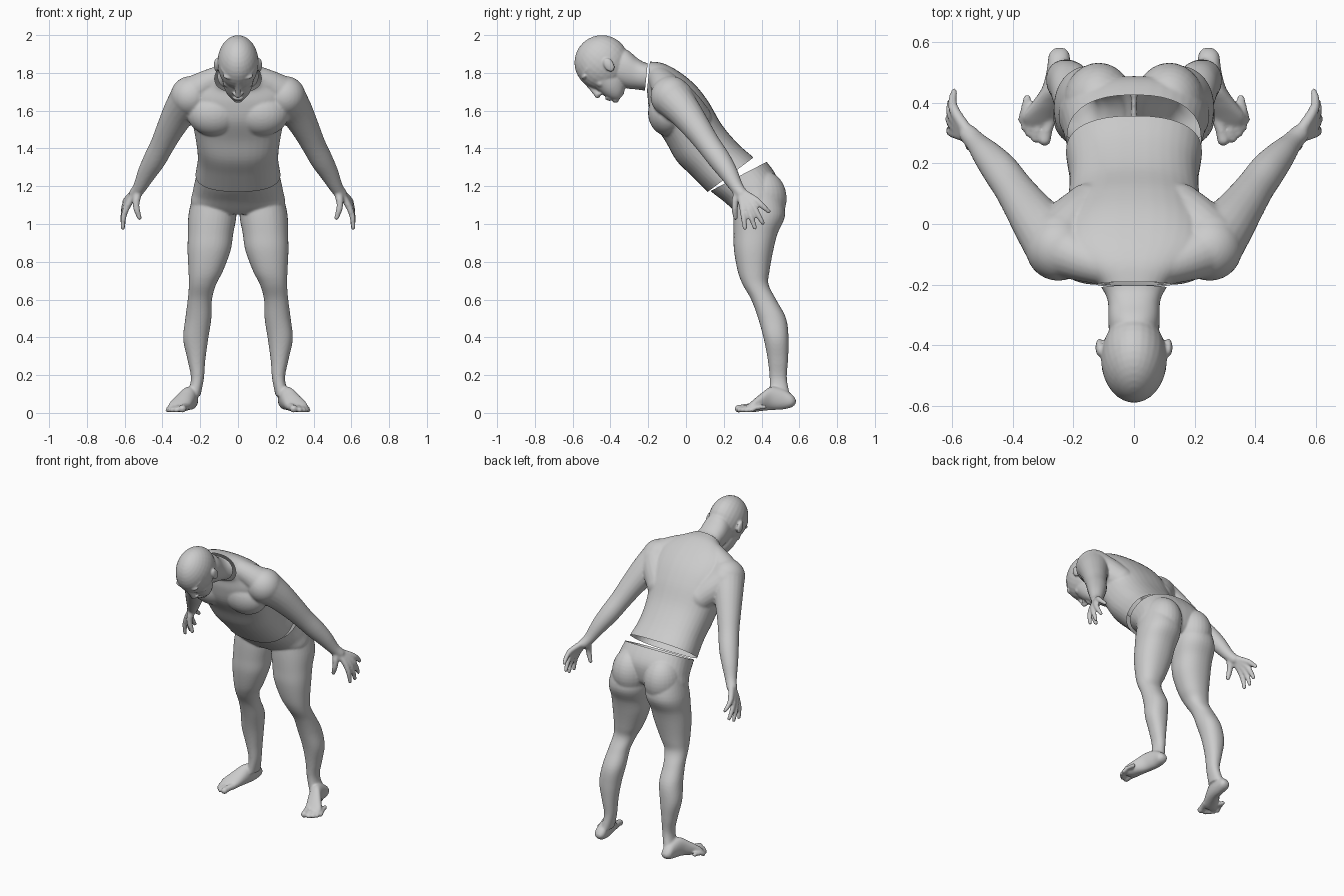
import bpy, bmesh, math
from mathutils import Vector, Matrix

TILT = math.radians(49.5)          # forward pitch of the head


def spline(rows, steps=5):
    """Catmull-Rom interpolation of rows of numbers."""
    p = [rows[0]] + list(rows) + [rows[-1]]
    out = []
    for i in range(1, len(p) - 2):
        for k in range(steps):
            t = k / steps
            out.append([0.5 * (2 * b + (c - a) * t + (2 * a - 5 * b + 4 * c - d) * t * t
                               + (3 * b - a - 3 * c + d) * t ** 3)
                        for a, b, c, d in zip(*p[i - 1:i + 3])])
    return out + [list(rows[-1])]


def skin(bm, rings):
    """Join rings of points into a closed tube."""
    vs = [[bm.verts.new(c) for c in r] for r in rings]
    n = len(vs[0])
    for a, b in zip(vs, vs[1:]):
        for i in range(n):
            bm.faces.new((a[i], a[(i + 1) % n], b[(i + 1) % n], b[i]))
    bm.faces.new(vs[0][::-1])
    bm.faces.new(vs[-1])


def loft(bm, rows, s=1, power=2.2, n=36):
    """Rows: x, half width, then (y, z) of the front and back of each section."""
    rings = []
    for x, w, yf, zf, yb, zb in spline(rows):
        ring = []
        for i in range(n):
            a = 2 * math.pi * i / n
            c, d = [math.copysign(abs(v) ** (2 / power), v) for v in (math.cos(a), math.sin(a))]
            ring.append((s * (x + w * c), (yf + yb) / 2 + d * (yb - yf) / 2,
                         (zf + zb) / 2 + d * (zb - zf) / 2))
        rings.append(ring)
    skin(bm, rings)


def ball(bm, c, r, s=1, rot=0.0):
    m = (Matrix.Translation((s * c[0], c[1], c[2])) @ Matrix.Rotation(rot, 4, 'X')
         @ Matrix.Diagonal((*r, 1)))
    bmesh.ops.create_uvsphere(bm, u_segments=28, v_segments=18, radius=1, matrix=m)


def tube(bm, rows, s=1, n=20):
    """Rows: x, y, z, radius; rounded at both ends."""
    pts = spline(rows)
    pos = [Vector((s * p[0], p[1], p[2])) for p in pts]
    rings = []
    for i, p in enumerate(pts):
        q = (pos[min(i + 1, len(pos) - 1)] - pos[max(i - 1, 0)]).to_track_quat('Z', 'Y')
        rings.append([pos[i] + q @ Vector((p[3] * math.cos(2 * math.pi * k / n),
                                           p[3] * math.sin(2 * math.pi * k / n), 0))
                      for k in range(n)])
    skin(bm, rings)
    for p in (rows[0], rows[-1]):
        ball(bm, p[:3], (p[3],) * 3, s)


def finish(bm, name, voxel, cuts, smooth=4):
    """Fuse the overlapping forms, smooth them, then trim the open ends."""
    bmesh.ops.recalc_face_normals(bm, faces=bm.faces[:])
    me = bpy.data.meshes.new(name)
    bm.to_mesh(me)
    bm.free()
    ob = bpy.data.objects.new(name, me)
    bpy.context.collection.objects.link(ob)
    rm = ob.modifiers.new("fuse", 'REMESH')
    rm.mode, rm.voxel_size = 'VOXEL', voxel
    sm = ob.modifiers.new("soften", 'SMOOTH')
    sm.factor, sm.iterations = 0.5, smooth
    dg = bpy.context.evaluated_depsgraph_get()
    new = bpy.data.meshes.new_from_object(ob.evaluated_get(dg))
    ob.modifiers.clear()
    ob.data = new
    b = bmesh.new()
    b.from_mesh(new)
    for co, no, limit in cuts:
        vs = [v for v in b.verts if abs(v.co.x) < limit]
        keep = set(vs)
        es = [e for e in b.edges if all(v in keep for v in e.verts)]
        fs = [f for f in b.faces if all(v in keep for v in f.verts)]
        bmesh.ops.bisect_plane(b, geom=vs + es + fs, plane_co=co, plane_no=no, clear_outer=True)
    for f in b.faces:
        f.smooth = True
    b.to_mesh(new)
    b.free()
    return ob


# Head and neck, face described as (forward, up) from the skull centre
def face(f, u):
    return (-0.446 - 0.76 * u - 0.65 * f, 1.855 + 0.65 * u - 0.76 * f)


bm = bmesh.new()
ball(bm, (0, *face(0, 0)), (0.109, 0.145, 0.144), rot=TILT)
jaw = [(0.04, 0.097, 0.132, -0.05), (-0.03, 0.091, 0.126, -0.04), (-0.08, 0.083, 0.127, -0.035),
       (-0.13, 0.073, 0.125, -0.02), (-0.17, 0.055, 0.115, 0.01), (-0.197, 0.03, 0.1, 0.05)]
loft(bm, [(0, w, *face(f, u), *face(b, u)) for u, w, f, b in jaw])
loft(bm, [(0, 0.08, -0.40, 1.75, -0.40, 1.92), (0, 0.085, -0.32, 1.72, -0.32, 1.925),
          (0, 0.086, -0.26, 1.712, -0.26, 1.88), (0, 0.10, -0.225, 1.707, -0.22, 1.856),
          (0, 0.128, -0.19, 1.70, -0.18, 1.85)])
tube(bm, [(0, *face(0.132, 0.01), 0.012), (0, *face(0.138, -0.05), 0.014),
          (0, *face(0.146, -0.096), 0.016)])                             # nose
ball(bm, (0, *face(0.122, -0.143)), (0.03, 0.014, 0.009), rot=TILT)      # lips
ball(bm, (0, *face(0.118, -0.158)), (0.026, 0.014, 0.009), rot=TILT)
ball(bm, (0, *face(0.1, -0.183)), (0.028, 0.02, 0.018), rot=TILT)        # chin
for s in (1, -1):
    ball(bm, (0.016, *face(0.132, -0.1)), (0.012, 0.014, 0.01), s, TILT)   # nostril
    ball(bm, (0.04, *face(0.112, 0.022)), (0.04, 0.022, 0.014), s, TILT)   # brow
    ball(bm, (0.05, *face(0.085, -0.065)), (0.03, 0.026, 0.026), s, TILT)  # cheek
    ball(bm, (0.114, -0.408, 1.842), (0.013, 0.026, 0.039), s, TILT * 0.6)  # ear
finish(bm, "head_and_neck", 0.0055, [((0, -0.208, 1.8), (0, 1, -0.1), 1)], 4)

# Torso with arms and hands
bm = bmesh.new()
loft(bm, [(0, 0.235, 0.20, 1.085, 0.44, 1.28), (0, 0.225, 0.115, 1.17, 0.358, 1.352),
          (0, 0.213, 0.03, 1.255, 0.275, 1.425), (0, 0.22, -0.05, 1.335, 0.19, 1.525),
          (0, 0.24, -0.11, 1.44, 0.12, 1.645), (0, 0.258, -0.175, 1.54, 0.05, 1.735),
          (0, 0.245, -0.2, 1.635, -0.035, 1.805), (0, 0.17, -0.205, 1.70, -0.12, 1.85),
          (0, 0.11, -0.225, 1.705, -0.195, 1.86), (0, 0.095, -0.28, 1.71, -0.26, 1.86)],
     power=2.4)
fingers = [((0.583, 0.297, 1.10), (0.61, 0.312, 0.978)), ((0.59, 0.322, 1.10), (0.608, 0.365, 0.98)),
           ((0.592, 0.346, 1.11), (0.604, 0.407, 1.005)), ((0.588, 0.365, 1.13), (0.594, 0.437, 1.067))]
for s in (1, -1):
    ball(bm, (0.125, -0.098, 1.585), (0.145, 0.103, 0.12), s, 0.1)       # chest muscle
    tube(bm, [(0.15, 0.05, 1.56, 0.085), (0.20, 0.0, 1.61, 0.095), (0.25, -0.06, 1.66, 0.105)], s)
    tube(bm, [(0.06, -0.15, 1.79, 0.06), (0.16, -0.12, 1.745, 0.072), (0.24, -0.085, 1.69, 0.095)], s)
    tube(bm, [(0.25, -0.08, 1.675, 0.108), (0.305, -0.012, 1.60, 0.09), (0.358, 0.06, 1.505, 0.074),
              (0.40, 0.12, 1.42, 0.064), (0.442, 0.178, 1.34, 0.06), (0.482, 0.225, 1.27, 0.05),
              (0.52, 0.268, 1.195, 0.036), (0.545, 0.295, 1.16, 0.032)], s)
    for a, b in fingers:
        a, b = Vector(a), Vector(b)
        mid = a.lerp(b, 0.5) + Vector((0.009, 0, 0))
        tube(bm, [(0.535, 0.285, 1.175, 0.021), (*a, 0.018), (*mid, 0.0155), (*b, 0.012)], s)
    tube(bm, [(0.53, 0.275, 1.17, 0.023), (0.54, 0.258, 1.10, 0.019), (0.522, 0.262, 1.033, 0.013)], s)
finish(bm, "torso_and_arms", 0.007,
       [((0, -0.197, 1.8), (0, -1, 0.1), 1), ((0, 0.115, 1.17), (0, 0.6, -0.8), 0.3)], 7)

# Pelvis with legs and feet
bm = bmesh.new()
loft(bm, [(0, 0.213, 0.06, 1.25, 0.34, 1.41), (0, 0.222, 0.13, 1.175, 0.43, 1.325),
          (0, 0.238, 0.2, 1.12, 0.485, 1.235), (0, 0.245, 0.25, 1.075, 0.48, 1.13),
          (0, 0.16, 0.28, 1.05, 0.45, 1.085)], power=2.4)
# leg rows: height, centre, half width, front, back
leg = [(1.17, 0.125, 0.11, 0.26, 0.50), (1.05, 0.135, 0.127, 0.252, 0.525), (0.95, 0.145, 0.12, 0.252, 0.485),
       (0.86, 0.153, 0.114, 0.254, 0.462), (0.75, 0.171, 0.091, 0.274, 0.442), (0.68, 0.188, 0.072, 0.30, 0.437),
       (0.60, 0.202, 0.064, 0.345, 0.477), (0.50, 0.21, 0.069, 0.382, 0.53), (0.39, 0.224, 0.066, 0.412, 0.543),
       (0.28, 0.22, 0.047, 0.433, 0.54), (0.18, 0.215, 0.034, 0.443, 0.534), (0.09, 0.235, 0.036, 0.44, 0.552)]
foot = [(0.245, 0.016, 0.582, 0.05, 0.07), (0.247, 0.034, 0.56, 0.03, 0.098), (0.25, 0.038, 0.51, 0.018, 0.128),
        (0.262, 0.042, 0.45, 0.015, 0.138), (0.287, 0.051, 0.40, 0.01, 0.105), (0.312, 0.057, 0.355, 0.004, 0.068),
        (0.318, 0.045, 0.328, 0.005, 0.045)]
toes = [(0.295, 0.279, 0.021), (0.326, 0.282, 0.0145), (0.346, 0.30, 0.014), (0.361, 0.32, 0.0135),
        (0.371, 0.345, 0.013)]
for s in (1, -1):
    ball(bm, (0.117, 0.402, 1.135), (0.117, 0.131, 0.15), s)             # buttock
    loft(bm, [(x, w, yf, z, yb, z) for z, x, w, yf, yb in leg], s)
    loft(bm, [(x, w, y, lo, y, hi) for x, w, y, lo, hi in foot], s)
    for x, y, r in toes:
        tube(bm, [(x - 0.018, y + 0.07, 0.032, r), (x - 0.007, y + 0.03, 0.028, r * 0.9),
                  (x, y, r + 0.001, r)], s, 14)
finish(bm, "pelvis_and_legs", 0.0065, [((0, 0.13, 1.175), (0, -0.46, 0.888), 1)], 5)
